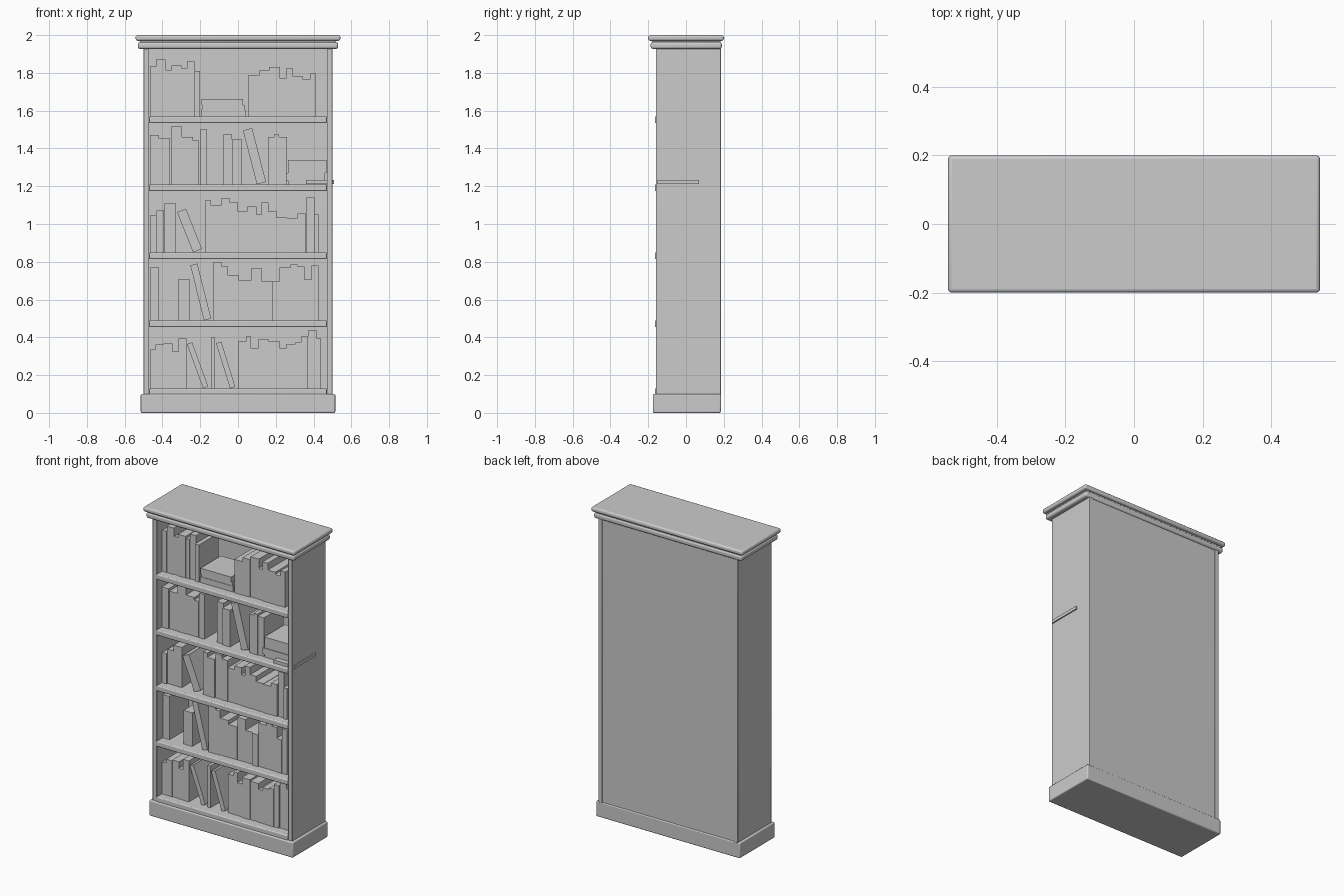
import bpy
import math
import random
from mathutils import Matrix, Vector

random.seed(4)
grey = bpy.data.materials.new("grey")
grey.diffuse_color = (0.6, 0.6, 0.6, 1)


def box(name, lo, hi, bevel=0.0, segments=3):
    """Box between two corners, with optionally rounded edges."""
    lo, hi = Vector(lo), Vector(hi)
    bpy.ops.mesh.primitive_cube_add(size=1)
    ob = bpy.context.object
    ob.name = name
    ob.data.transform(Matrix.Translation((lo + hi) / 2) @ Matrix.Diagonal((*(hi - lo), 1)))
    ob.data.materials.append(grey)
    if bevel:
        mod = ob.modifiers.new("rounded_edges", 'BEVEL')
        mod.width, mod.segments = bevel, segments
        bpy.ops.object.shade_smooth_by_angle(angle=math.radians(35))
    return ob


# Plinth
box("plinth", (-0.515, -0.175, 0), (0.515, 0.185, 0.1), 0.007)

# Side panels and back panel
for s, side in ((-1, "left"), (1, "right")):
    x0, x1 = sorted((s * 0.47, s * 0.5))
    box(side + "_panel", (x0, -0.16, 0.095), (x1, 0.185, 1.935), 0.003, 2)
box("back_panel", (-0.472, 0.165, 0.095), (0.472, 0.18, 1.935))

# Cornice: lower moulding, recessed neck, top slab
box("cornice_moulding", (-0.53, -0.187, 1.927), (0.53, 0.19, 1.963), 0.012)
box("cornice_neck", (-0.52, -0.18, 1.95), (0.52, 0.183, 1.98))
box("top_slab", (-0.542, -0.2, 1.97), (0.542, 0.2, 2.0), 0.011)

# Shelves
SHELF_TOPS = (0.13, 0.49, 0.85, 1.21, 1.57)
for z in SHELF_TOPS:
    box("shelf", (-0.47, -0.165, z - 0.035), (0.47, 0.166, z), 0.006)


# Books: sizes in hundredths of a unit
def book_row(shelf, x, books):
    """Upright books side by side; each is (width, height), height 0 is a gap."""
    z = SHELF_TOPS[shelf]
    x /= 100
    for w, h in books:
        w, h = w / 100, h / 100
        if h:
            front = -0.108 + random.uniform(-0.006, 0.006)
            box("book", (x, front, z), (x + w, front + 0.2, z + h))
        x += w


def leaning_book(shelf, x, w, h, angle):
    """Book tipped to the left, standing on its lower left corner."""
    ob = box("leaning_book", (0, -0.108, 0), (w / 100, 0.092, h / 100))
    ob.rotation_euler.y = -math.radians(angle)
    ob.location = (x / 100, 0, SHELF_TOPS[shelf])


# Bottom shelf
book_row(0, -46.5, [(2.9, 20.6), (4.2, 23.3), (4.8, 23.8), (3.2, 19.6), (4.2, 26.5)])
leaning_book(0, -18.5, 2.9, 24.9, 20)
book_row(0, -14.3, [(2.1, 27)])
leaning_book(0, -4.2, 2.9, 25, 17.3)
book_row(0, 0, [(4.2, 24.9), (2.7, 27.5), (3.7, 21.2), (5.8, 25.9), (5.8, 24.9), (3.2, 21.2),
                (4.8, 23.3), (3.2, 24.3), (3.7, 27.5), (4.8, 30.7), (2.1, 26.5)])
# Second shelf
book_row(1, -46.5, [(4.8, 28)])
book_row(1, -31.7, [(6.3, 21.7)])
leaning_book(1, -18, 3.9, 30, 14)
book_row(1, -13.2, [(4.8, 30.7), (3.1, 28.6), (5.8, 23.8), (6.3, 21.2), (5.8, 27.5), (5.3, 20.6),
                    (4.2, 20.6), (5.8, 28), (3.7, 29.6), (3.7, 28.6), (3.7, 21.7), (3.7, 29)])
# Third shelf
book_row(2, -46.5, [(3.4, 19.6), (4, 22.2), (0.3, 0), (5.8, 26)])
leaning_book(2, -23.8, 5.1, 22.8, 21.8)
book_row(2, -17.5, [(3.2, 27.5), (5.3, 24.9), (4.8, 28.6), (4.2, 26.5), (4.8, 21.7), (5, 24.3),
                    (2.7, 20), (3.7, 26.5), (4.2, 21.7), (5.5, 18.5), (5.6, 18.3), (4.2, 20.6),
                    (0.5, 0), (4.2, 29.1), (2.6, 20)])
# Fourth shelf
book_row(3, -46.5, [(4.8, 26), (5.8, 24.3), (0.5, 0), (5.8, 30.7), (5.8, 25), (3.2, 23.3),
                    (0.5, 0), (3.7, 29)])
book_row(3, -8, [(4.8, 26.5), (5.3, 23.8)])
leaning_book(3, 10, 5, 29.5, 14.5)
book_row(3, 15.9, [(3.2, 25), (2.6, 26.5), (4.2, 25)])
# Top shelf
book_row(4, -46.5, [(3.2, 26.5), (5, 30), (3.2, 24.5), (5.3, 27), (2.7, 25.5), (4.2, 29), (2.7, 24)])
book_row(4, 5.3, [(5.8, 21.7), (5.3, 24.3), (5.8, 26), (3.2, 20), (3.7, 25.4), (5.3, 21),
                  (3.7, 19.6), (3.2, 22.8)])

# Flat stack on the fourth shelf; the lowest one pokes through the side panel
box("protruding_book", (0.36, -0.15, 1.212), (0.508, 0.07, 1.232))
box("stacked_book", (0.265, -0.11, 1.21), (0.465, 0.1, 1.23))
box("stacked_book", (0.255, -0.115, 1.23), (0.46, 0.09, 1.27))
box("stacked_book", (0.265, -0.11, 1.27), (0.469, 0.1, 1.34))

# Flat stack on the top shelf
box("stacked_book", (-0.195, -0.11, 1.57), (0.04, 0.09, 1.607))
box("stacked_book", (-0.19, -0.107, 1.607), (0.035, 0.095, 1.63))
box("stacked_book", (-0.192, -0.11, 1.63), (0.027, 0.1, 1.663))
